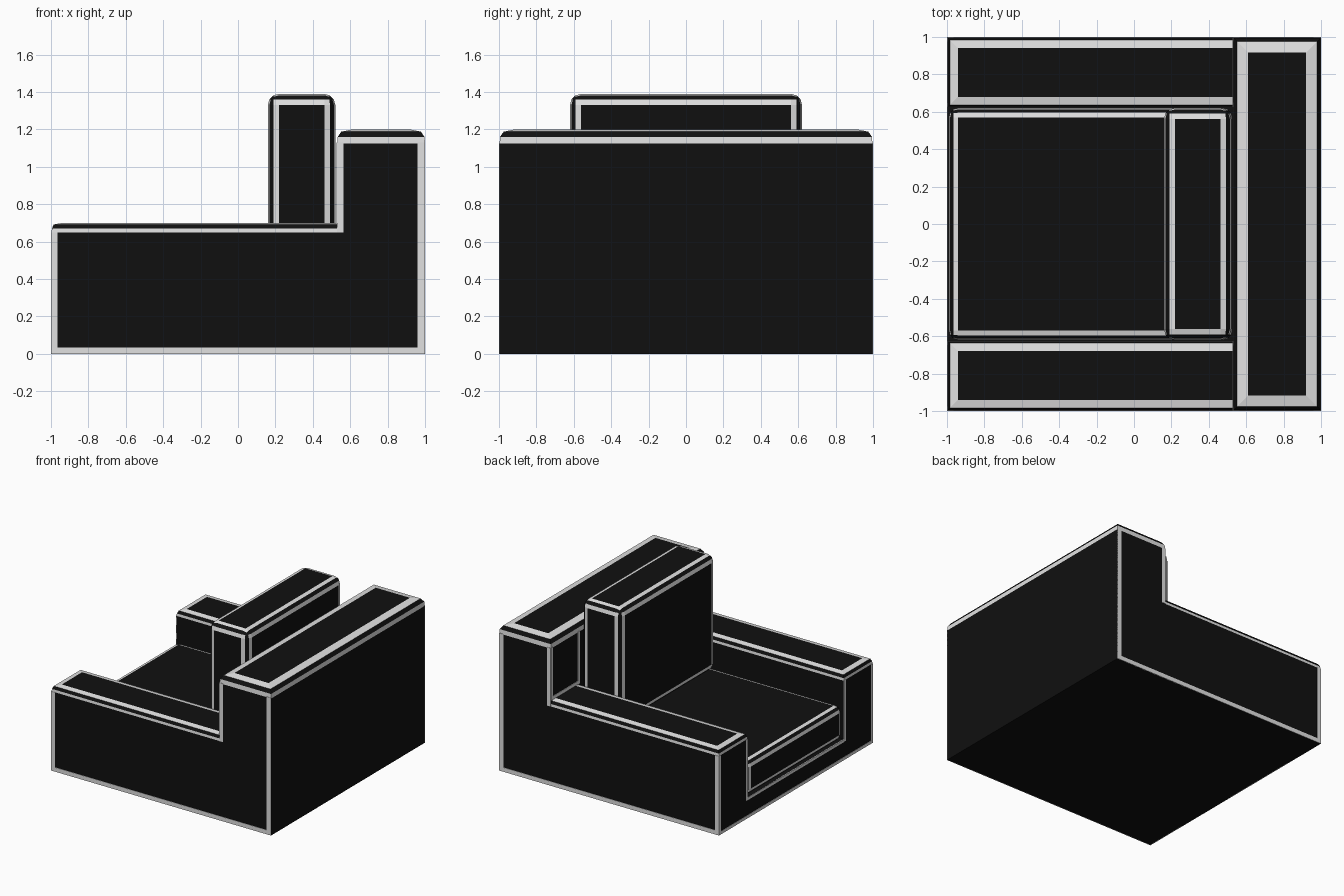
import bpy, bmesh

if "Cube" in bpy.data.objects:
    bpy.data.objects.remove(bpy.data.objects["Cube"])


def material(name, c):
    m = bpy.data.materials.new(name)
    m.diffuse_color = (c, c, c, 1)
    m.use_nodes = True
    m.node_tree.nodes["Principled BSDF"].inputs["Base Color"].default_value = m.diffuse_color
    return m


BLACK = material("black", 0.005)
GREY = material("light grey", 0.75)


def finish(name, bm):
    bmesh.ops.recalc_face_normals(bm, faces=bm.faces[:])
    me = bpy.data.meshes.new(name)
    bm.to_mesh(me)
    bm.free()
    me.materials.append(BLACK)
    me.materials.append(GREY)
    ob = bpy.data.objects.new(name, me)
    bpy.context.collection.objects.link(ob)
    return ob


def block(name, x0, x1, y0, y1, z0, z1, profile=(), right_end=1):
    """Box whose top edges follow (inset, drop) steps, banded grey/black/grey."""
    bm = bmesh.new()
    rings = []
    steps = [(0, z1 - z0)] + (list(profile) or [(0, 0)])
    for d, drop in steps:
        z, xr = z1 - drop, x1 - d * right_end
        rings.append([bm.verts.new(p) for p in (
            (x0 + d, y0 + d, z), (xr, y0 + d, z),
            (xr, y1 - d, z), (x0 + d, y1 - d, z))])
    bm.faces.new(rings[0][::-1])
    for k, (a, b) in enumerate(zip(rings, rings[1:])):
        for i in range(4):
            j = (i + 1) % 4
            f = bm.faces.new((a[i], a[j], b[j], b[i]))
            f.material_index = 1 if k in (1, 3) else 0
    bm.faces.new(rings[-1])
    return finish(name, bm)


def cushion(name, x0, x1, y0, y1, z0, z1, r):
    """Rounded box: outer bevel strips grey, middle strip black."""
    bm = bmesh.new()
    bmesh.ops.create_cube(bm, size=1)
    for v in bm.verts:
        v.co.x = x1 if v.co.x > 0 else x0
        v.co.y = y1 if v.co.y > 0 else y0
        v.co.z = z1 if v.co.z > 0 else z0
    bmesh.ops.bevel(bm, geom=bm.edges[:], offset=r, offset_type='OFFSET',
                    segments=3, profile=0.5, affect='EDGES')
    bm.normal_update()
    for f in bm.faces:
        m = max(abs(c) for c in f.normal)
        f.material_index = 1 if 0.85 < m < 0.998 else 0
    return finish(name, bm)


def strips(name, boxes):
    """Thin grey edging plates gathered into one object."""
    bm = bmesh.new()
    for x0, x1, y0, y1, z0, z1 in boxes:
        for v in bmesh.ops.create_cube(bm, size=1)["verts"]:
            v.co.x = x1 if v.co.x > 0 else x0
            v.co.y = y1 if v.co.y > 0 else y0
            v.co.z = z1 if v.co.z > 0 else z0
    for f in bm.faces:
        f.material_index = 1
    return finish(name, bm)


def span(s, a, b):
    return (a, b) if s > 0 else (-b, -a)


E = 0.997   # body face just behind the edging plates
T = 0.993
arm_profile = [(0, 0.05), (0.002, 0.03), (0.012, 0.008), (0.055, 0)]
back_profile = [(0, 0.075), (0.003, 0.04), (0.022, 0.012), (0.08, 0)]

# Body: base, backrest and two arms
block("base", -E, 0.54, -0.63, 0.63, 0, 0.17)
block("backrest", 0.53, 1, -E, E, 0, 1.2, back_profile)

for s, side in ((-1, "right"), (1, "left")):
    y = span(s, 0.625, E)
    block(side + "_arm", -E, 0.53, *y, 0, 0.7, arm_profile, right_end=0)

    # Edging on the outer side face
    y = span(s, T, 1)
    strips(side + "_side_edging", [
        (-1, 1, *y, 0, 0.035),
        (-1, -0.965, *y, 0.035, 0.65),
        (0.96, 1, *y, 0.035, 1.13),
        (0.53, 0.563, *y, 0.65, 1.13)])

    # Edging on the arm front and on the backrest above the arm
    strips(side + "_front_edging", [
        (-1, -T, *span(s, 0.975, 1), 0, 0.65),
        (-1, -T, *span(s, 0.625, 0.648), 0.15, 0.65),
        (0.526, 0.533, *span(s, 0.625, 0.65), 0.7, 1.13),
        (0.526, 0.533, *span(s, 0.975, E), 0.7, 1.13),
        (0.526, 0.533, *span(s, 0.65, 0.975), 0.7, 0.728)])

# Edging on the base front
strips("base_edging", [
    (-1, -T, -0.975, 0.975, 0, 0.025),
    (-1, -T, -0.625, 0.625, 0.148, 0.17)])

# Loose cushions
cushion("seat_cushion", -0.99, 0.525, -0.62, 0.62, 0.17, 0.45, 0.05)
cushion("back_cushion", 0.16, 0.52, -0.62, 0.62, 0.44, 1.39, 0.058)
